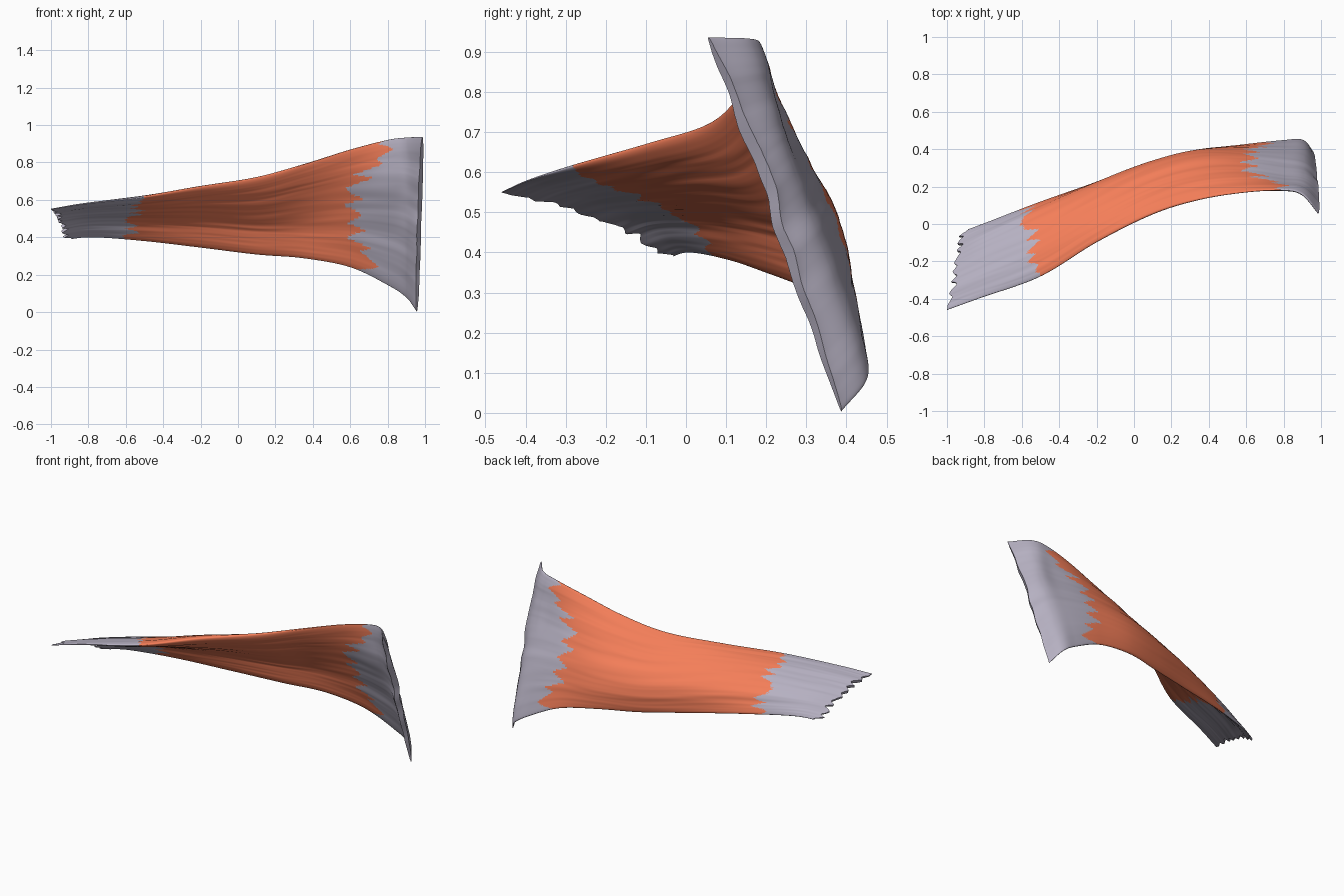
import bpy, bmesh, math
from mathutils import Vector, noise

if "Cube" in bpy.data.objects:
    bpy.data.objects.remove(bpy.data.objects["Cube"])

# Mid-surface stations along the strap: x at upper/lower edge, then (y, z) from upper edge to lower edge
STATIONS = [
    (-1.00, -0.93, (-.460, .550), (-.31, .520), (-.165, .463), (-.045, .385)),
    (-0.82, -0.78, (-.395, .578), (-.24, .547), (-.085, .490), (0.01, .400)),
    (-0.50, -0.50, (-.280, .615), (-.12, .582), (.045, .505), (0.115, .380)),
    (-0.20, -0.20, (-.097, .668), (0.04, .610), (0.18, .495), (0.215, .345)),
    (0.10, 0.10, (0.053, .718), (0.18, .610), (0.30, .465), (0.315, .308)),
    (0.35, 0.35, (0.130, .788), (0.245, .645), (0.36, .462), (0.385, .288)),
    (0.60, 0.60, (0.170, .868), (0.257, .680), (0.36, .460), (0.422, .240)),
    (0.80, 0.80, (0.180, .920), (0.230, .690), (0.345, .430), (0.445, .145)),
    (0.90, 0.90, (0.155, .933), (0.217, .685), (0.325, .395), (0.447, .078)),
    (0.985, 0.955, (0.055, .936), (0.170, .650), (0.275, .345), (0.387, .004)),
]
GRID = [[Vector((s[0] + (s[1] - s[0]) * k / 3, *s[2 + k])) for k in range(4)] for s in STATIONS]
# Distance from the mid-surface to the rounded back and to the flatter front
BACK = [.010, .016, .022, .026, .028, .027, .023, .023, .025, .018]
FRONT = [.010, .014, .034, .054, .054, .042, .030, .025, .022, .016]
LAST = len(STATIONS) - 1
NU, NR = 240, 180


def spline(pts, t):
    """Catmull-Rom through pts, with extrapolated end tangents."""
    n = len(pts) - 1
    i = max(0, min(int(t), n - 1))
    f = t - i
    b, c = pts[i], pts[i + 1]
    a = pts[i - 1] if i > 0 else b * 2 - c
    d = pts[i + 2] if i + 2 <= n else c * 2 - b
    return (b * 2 + (c - a) * f + (a * 2 - b * 5 + c * 4 - d) * f * f
            + (b * 3 - a - c * 3 + d) * f ** 3) * 0.5


def mid(u, v):
    return spline([spline([row[k] for row in GRID], u) for k in range(4)], v * 3)


def zigzag(v, count, seed):
    """Uneven saw teeth, roughly 0..1."""
    w = v + 0.05 * noise.noise(Vector((v * 8, seed, 0)))
    tri = abs((w * count) % 1 * 2 - 1)
    return tri * (0.6 + 0.9 * noise.noise(Vector((v * 7, seed, 3.3))))


def skin_point(t, a):
    """Point on the closed skin: t along the strap, a around the section."""
    v = (1 - math.cos(a)) / 2
    side = math.sin(a)
    start = 0.4 * zigzag(v, 8, 1.7) * min(1, 8 * v)
    u = start + (LAST - start) * t
    e = 0.01
    va, vb = max(0, v - e), min(1, v + e)
    p = mid(u, v)
    normal = (mid(u + e, v) - mid(u - e, v)).cross(mid(u, vb) - mid(u, va)).normalized()
    if side > 0:
        half = spline(BACK, u) * side ** 0.7
    else:
        half = -spline(FRONT, u) * abs(side) ** 1.2
    # long fibre wrinkles, and a wavy rim at the flared end
    fibre = noise.noise(Vector((p.x * 1.6, v * 13, side * 0.8)))
    fine = noise.noise(Vector((p.x * 3, v * 38, side * 0.8 + 5)))
    rim = max(0, u - LAST + 1) * math.sin(math.pi * v)
    p.y += 0.025 * rim * noise.noise(Vector((v * 7, 2.2, 9.1)))
    return p + normal * (half + (0.005 * fibre + 0.002 * fine) * abs(side)), v


def region(x, v):
    """Which part a face belongs to; the tendons meet the belly in teeth."""
    left = -0.50 - 0.06 * v + 0.12 * (zigzag(v, 8, 4.1) - 0.5) * min(1, 6 * v)
    right = 0.63 + 0.17 * abs(2 * v - 1.05) ** 1.5 - 0.07 * v - 0.17 * (zigzag(v, 8, 8.6) - 0.4)
    return 0 if x < left else (2 if x > right else 1)


rings = []
for i in range(NU + 1):
    rings.append([skin_point(i / NU, 2 * math.pi * j / NR) for j in range(NR)])

parts = [[], [], []]
for i in range(NU):
    for j in range(NR):
        k = (j + 1) % NR
        quad = [(i, j), (i + 1, j), (i + 1, k), (i, k)]
        x = sum(rings[m][n][0].x for m, n in quad) / 4
        parts[region(x, rings[i][j][1])].append(quad)

# Strips closing both cut ends
for j in range(NR // 2):
    loop = [j, j + 1, NR - j - 1, (NR - j) % NR]
    loop = list(dict.fromkeys(loop))
    if len(loop) > 2:
        parts[0].append([(0, n) for n in loop])
        parts[2].append([(NU, n) for n in reversed(loop)])


def material(name, colour):
    m = bpy.data.materials.new(name)
    m.diffuse_color = colour
    m.use_nodes = True
    m.node_tree.nodes["Principled BSDF"].inputs["Base Color"].default_value = m.diffuse_color
    return m


flesh = material("flesh", (0.91, 0.21, 0.10, 1))
sinew = material("sinew", (0.47, 0.44, 0.54, 1))

# Narrow tendon, fleshy belly, flared tendon
for name, faces, mat in zip(("narrow_tendon", "muscle_belly", "flared_tendon"),
                            parts, (sinew, flesh, sinew)):
    bm = bmesh.new()
    made = {}
    for face in faces:
        for key in face:
            if key not in made:
                made[key] = bm.verts.new(rings[key[0]][key[1]][0])
        bm.faces.new([made[key] for key in face])
    mesh = bpy.data.meshes.new(name)
    bm.to_mesh(mesh)
    bm.free()
    mesh.materials.append(mat)
    obj = bpy.data.objects.new(name, mesh)
    bpy.context.collection.objects.link(obj)
    bpy.ops.object.select_all(action='DESELECT')
    obj.select_set(True)
    bpy.context.view_layer.objects.active = obj
    bpy.ops.object.shade_smooth_by_angle(angle=math.radians(60))
